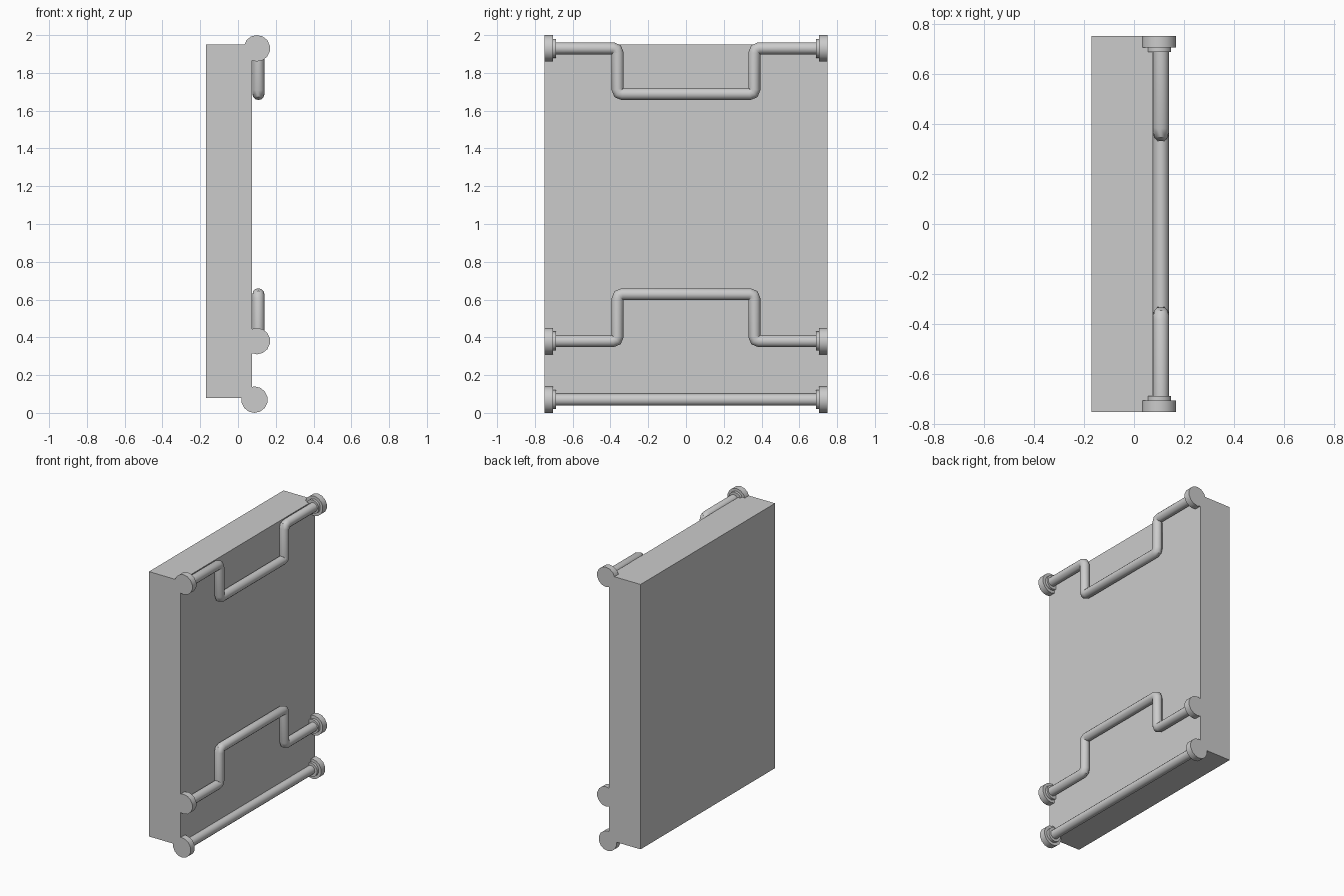
import bpy, math
from mathutils import Vector

if "Cube" in bpy.data.objects:
    bpy.data.objects.remove(bpy.data.objects["Cube"])

R = 0.032  # tube radius


def smooth(obj):
    bpy.ops.object.select_all(action='DESELECT')
    obj.select_set(True)
    bpy.context.view_layer.objects.active = obj
    bpy.ops.object.shade_smooth_by_angle(angle=math.radians(40))


def box(name, lo, hi):
    lo, hi = Vector(lo), Vector(hi)
    bpy.ops.mesh.primitive_cube_add(size=1, location=(lo + hi) / 2)
    o = bpy.context.object
    o.name = name
    o.scale = hi - lo
    bpy.ops.object.transform_apply(location=False, rotation=False, scale=True)


def disc(name, x, z, y0, y1, r):
    bpy.ops.mesh.primitive_cylinder_add(vertices=14, radius=r, depth=abs(y1 - y0),
                                        location=(x, (y0 + y1) / 2, z),
                                        rotation=(math.pi / 2, 0, 0))
    o = bpy.context.object
    o.name = name
    smooth(o)


def rounded(pts, d=0.025):
    # replace each corner with a short two-segment bend
    out = [pts[0]]
    for a, b, c in zip(pts, pts[1:], pts[2:]):
        p = b + (a - b).normalized() * d
        q = b + (c - b).normalized() * d
        out += [p, (p + 2 * b + q) / 4, q]
    return out + [pts[-1]]


def tube(name, x, yz):
    pts = rounded([Vector((x, y, z)) for y, z in yz])
    cu = bpy.data.curves.new(name, 'CURVE')
    cu.dimensions = '3D'
    cu.bevel_depth = R
    cu.bevel_resolution = 4
    cu.use_fill_caps = True
    sp = cu.splines.new('POLY')
    sp.points.add(len(pts) - 1)
    for s, p in zip(sp.points, pts):
        s.co = (*p, 1)
    o = bpy.data.objects.new(name, cu)
    bpy.context.collection.objects.link(o)
    bpy.ops.object.select_all(action='DESELECT')
    o.select_set(True)
    bpy.context.view_layer.objects.active = o
    bpy.ops.object.convert(target='MESH')
    smooth(bpy.context.object)


def rail(name, x, z, z_mid=None):
    # pipe with an optional stepped middle section
    if z_mid is None:
        yz = [(-0.73, z), (0.73, z)]
    else:
        yz = [(-0.73, z), (-0.362, z), (-0.362, z_mid),
              (0.362, z_mid), (0.362, z), (0.73, z)]
    tube(name + "_pipe", x + (0.008 if z_mid else 0), yz)
    # stepped end flanges
    for side, s in (("left", -1), ("right", 1)):
        disc(f"{name}_{side}_flange", x, z, s * 0.705, s * 0.75, 0.07)
        disc(f"{name}_{side}_collar", x, z, s * 0.687, s * 0.706, 0.05)


# backing slab
box("slab", (-0.17, -0.75, 0.08), (0.075, 0.75, 1.95))
# three rails on the face
rail("upper_rail", 0.1, 1.93, 1.688)
rail("middle_rail", 0.1, 0.38, 0.628)
rail("lower_rail", 0.087, 0.07)
